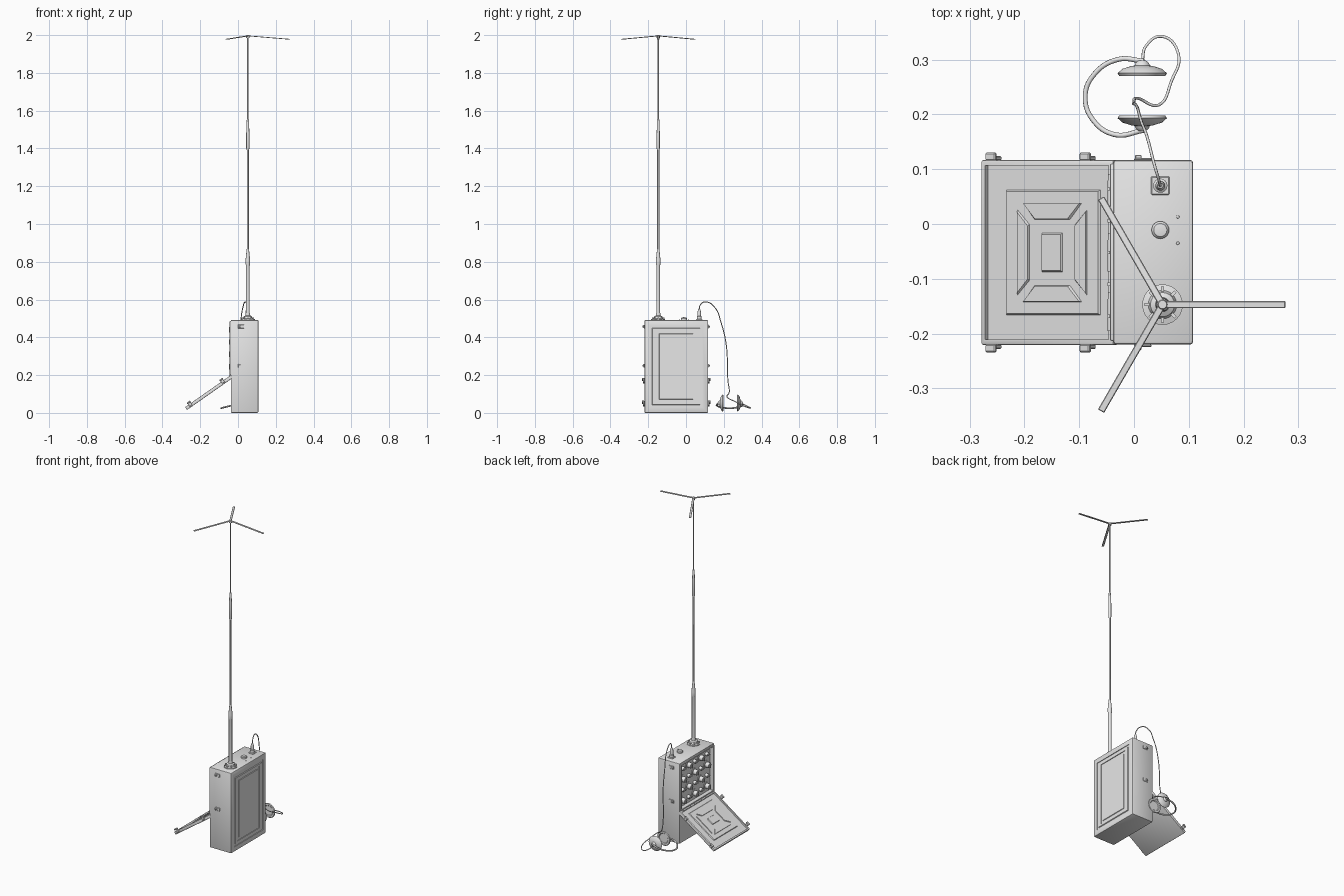
import bpy, bmesh, math
from mathutils import Matrix, Vector

if "Cube" in bpy.data.objects:
    bpy.data.objects.remove(bpy.data.objects["Cube"], do_unlink=True)

grey = bpy.data.materials.new("plain_grey")
grey.use_nodes = True
grey.diffuse_color = (0.8, 0.8, 0.8, 1)
grey.node_tree.nodes["Principled BSDF"].inputs["Base Color"].default_value = (0.8, 0.8, 0.8, 1)

T = Matrix.Translation
MID = -0.052          # y centre of the case
UP = Matrix.Identity(4)
parts = []


def turn(degrees, axis):
    return Matrix.Rotation(math.radians(degrees), 4, axis)


def finish(name, bm, matrix=UP):
    bmesh.ops.recalc_face_normals(bm, faces=bm.faces)
    bm.transform(matrix)
    mesh = bpy.data.meshes.new(name)
    bm.to_mesh(mesh)
    bm.free()
    mesh.materials.append(grey)
    ob = bpy.data.objects.new(name, mesh)
    bpy.context.collection.objects.link(ob)
    parts.append(ob)
    return ob


def box(name, low, high, matrix=UP, bevel=0.0, segments=2):
    low, high = Vector(low), Vector(high)
    bm = bmesh.new()
    size = high - low
    bmesh.ops.create_cube(bm, size=1, matrix=T((low + high) / 2) @ Matrix.Diagonal((*size, 1)))
    if bevel:
        bmesh.ops.bevel(bm, geom=bm.edges[:], offset=bevel, segments=segments,
                        profile=0.5, affect='EDGES')
    return finish(name, bm, matrix)


def prism(name, points, low, high, inset, matrix):
    """Raised outline with sloping shoulders."""
    bm = bmesh.new()
    face = bm.faces.new([bm.verts.new((x, y, low)) for x, y in points])
    top = bmesh.ops.extrude_face_region(bm, geom=[face])["geom"]
    verts = [v for v in top if isinstance(v, bmesh.types.BMVert)]
    mid = sum((v.co for v in verts), Vector()) / len(verts)
    for v in verts:
        v.co += (mid - v.co).normalized() * inset
        v.co.z = high
    return finish(name, bm, matrix)


def lathe(name, profile, matrix, sides=24):
    bm = bmesh.new()
    verts = [bm.verts.new((r, 0, z)) for r, z in profile]
    edges = [bm.edges.new(pair) for pair in zip(verts, verts[1:])]
    bmesh.ops.spin(bm, geom=verts + edges, cent=(0, 0, 0), axis=(0, 0, 1),
                   angle=math.tau, steps=sides, use_duplicate=False)
    bmesh.ops.remove_doubles(bm, verts=bm.verts, dist=1e-5)
    return finish(name, bm, matrix)


def disc(name, radius, height, matrix, sides=20):
    return lathe(name, [(0, 0), (radius, 0), (radius, height * 0.8),
                        (radius * 0.85, height), (0, height)], matrix, sides)


def tube(name, points, radius):
    curve = bpy.data.curves.new(name, 'CURVE')
    curve.dimensions = '3D'
    curve.bevel_depth = radius
    curve.bevel_resolution = 2
    curve.resolution_u = 8
    curve.use_fill_caps = True
    spline = curve.splines.new('BEZIER')
    spline.bezier_points.add(len(points) - 1)
    for p, co in zip(spline.bezier_points, points):
        p.co = co
        p.handle_left_type = p.handle_right_type = 'AUTO'
    curve.materials.append(grey)
    ob = bpy.data.objects.new(name, curve)
    bpy.context.collection.objects.link(ob)
    return ob


def cut(ob, low, high, matrix=UP, bevel=0.0):
    cutter = box("cutter", low, high, matrix, bevel)
    parts.remove(cutter)
    mod = ob.modifiers.new("cut", 'BOOLEAN')
    mod.operation = 'DIFFERENCE'
    mod.object = cutter
    bpy.context.view_layer.objects.active = ob
    bpy.ops.object.modifier_apply(modifier=mod.name)
    bpy.data.objects.remove(cutter, do_unlink=True)


# Case with the control opening on one side and a stepped panel on the other
case = box("case", (-0.038, -0.22, 0), (0.108, 0.117, 0.492), bevel=0.006)
cut(case, (-0.1, -0.205, 0.208), (-0.018, 0.102, 0.48))
cut(case, (0.104, -0.19, 0.03), (0.2, 0.087, 0.46))
SIDE = T((0.104, MID, 0.245)) @ turn(90, 'Y')


def rectangle(a, b):
    return [(-a, -b), (a, -b), (a, b), (-a, b)]


panel = prism("side_panel", rectangle(0.205, 0.128), -0.002, 0.004, 0.005, SIDE)
cut(panel, (0.104, -0.157, 0.055), (0.2, 0.053, 0.435))
prism("side_panel_centre", rectangle(0.176, 0.091), -0.002, 0.003, 0.004, SIDE)

# Raised lip round the opening
rim = box("opening_rim", (-0.044, -0.213, 0.2), (-0.03, 0.11, 0.487), bevel=0.003)
cut(rim, (-0.1, -0.203, 0.21), (0.1, 0.1, 0.478))

# Control panel
OUT = turn(-90, 'Y')
for row, z in enumerate((0.245, 0.31, 0.375, 0.44)):
    for col in range(5):
        y = MID + (col - 2) * 0.058
        at = T((-0.018, y, z)) @ OUT
        if (row + col) % 2:
            disc("small_knob", 0.011, 0.017, at, 14)
            box("switch_lever", (0, -0.003, 0.01), (0.006, 0.003, 0.027), at)
        else:
            disc("dial_plate", 0.024, 0.004, at)
            disc("dial_knob", 0.016, 0.026, at, 16)
            box("dial_grip", (-0.014, -0.003, 0.02), (0.014, 0.003, 0.03), at)

# Lid, laid open and sloping down from its hinge
slope = math.radians(35)
c, s = math.cos(slope), math.sin(slope)
LID = Matrix(((-c, 0, -s, -0.038), (0, -1, 0, MID), (-s, 0, c, 0.2), (0, 0, 0, 1)))
lid = box("lid", (0, -0.169, -0.018), (0.295, 0.169, 0), LID, bevel=0.004)
cut(lid, (0.01, -0.159, -0.009), (0.285, 0.159, 0.05), LID)
EMBOSS = LID @ T((0.139, 0, 0))
prism("lid_plateau", rectangle(0.105, 0.115), -0.01, -0.005, 0.005, EMBOSS)
prism("lid_centre_boss", rectangle(0.023, 0.036), -0.006, -0.001, 0.004, EMBOSS)
for side in (-1, 1):
    ends = [(-0.066, 0.09), (0.066, 0.09), (0.04, 0.06), (-0.04, 0.06)]
    flanks = [(0.077, -0.078), (0.077, 0.078), (0.051, 0.052), (0.051, -0.052)]
    prism("lid_end_boss", [(u, v * side) for u, v in ends], -0.006, -0.001, 0.004, EMBOSS)
    prism("lid_flank_boss", [(u * side, v) for u, v in flanks], -0.006, -0.001, 0.004, EMBOSS)

# Hinge barrels and latches on both edges
for y in (-0.16, MID, 0.056):
    disc("hinge_barrel", 0.006, 0.07, T((-0.042, y - 0.035, 0.198)) @ turn(-90, 'X'), 12)
for side in (-1, 1):
    for u in (0.055, 0.265):
        v = side * 0.168
        box("lid_latch", (u - 0.009, min(v, v + side * 0.008), -0.012),
            (u + 0.009, max(v, v + side * 0.008), 0.012), LID, 0.002, 1)
        box("latch_hook", (u - 0.011, min(v, v + side * 0.014), 0.006),
            (u + 0.011, max(v, v + side * 0.014), 0.014), LID, 0.002, 1)
    for z in (0.25, 0.457):
        y = MID + side * 0.168
        box("latch_plate", (0, min(y, y + side * 0.004), z - 0.01),
            (0.032, max(y, y + side * 0.004), z + 0.01), bevel=0.0015, segments=1)
        box("latch_catch", (0.002, min(y, y + side * 0.01), z - 0.005),
            (0.014, max(y, y + side * 0.01), z + 0.005), bevel=0.0015, segments=1)

# Antenna base, telescopic mast and three top blades
MAST = T((0.052, -0.147, 0))
lathe("antenna_base", [(0, 0.49), (0.037, 0.49), (0.037, 0.496), (0.026, 0.499), (0.022, 0.51),
                       (0.013, 0.515), (0.012, 0.53), (0, 0.53)], MAST)
for i in range(8):
    box("base_rib", (0.018, -0.003, 0.49), (0.033, 0.003, 0.505), MAST @ turn(i * 45, 'Z'))
lathe("antenna_mast", [(0, 0.5), (0.01, 0.5), (0.01, 0.78), (0.012, 0.79), (0.012, 0.81),
                       (0.007, 0.86), (0.0055, 0.87), (0.0055, 1.39), (0.0085, 1.4),
                       (0.0085, 1.48), (0.006, 1.55), (0.0035, 1.56), (0.0035, 1.995),
                       (0, 1.995)], MAST, 12)
disc("blade_hub", 0.009, 0.014, MAST @ T((0, 0, 1.986)), 12)
for angle in (0, 120, 240):
    box("top_blade", (0, -0.0065, -0.002), (0.225, 0.0065, 0.002),
        MAST @ T((0, 0, 1.996)) @ turn(angle, 'Z') @ turn(4.6, 'Y'), 0.0015, 1)

# Top fittings
lathe("top_button", [(0, 0.488), (0.016, 0.488), (0.016, 0.5), (0.012, 0.505), (0, 0.507)],
      T((0.048, -0.011, 0)))
for y in (-0.035, 0.013):
    disc("top_screw", 0.003, 0.003, T((0.08, y, 0.491)), 8)
box("socket_plate", (-0.017, -0.017, 0.49), (0.017, 0.017, 0.496), T((0.048, 0.07, 0)), 0.002, 1)
lathe("cable_plug", [(0, 0.49), (0.013, 0.49), (0.013, 0.51), (0.009, 0.513), (0.009, 0.535),
                     (0.005, 0.55), (0, 0.55)], T((0.048, 0.07, 0)), 16)

# Headphones
cup = [(0, 0.004), (0.028, 0.004), (0.032, 0), (0.042, 0), (0.045, 0.005), (0.036, 0.013),
       (0.02, 0.018), (0.014, 0.019), (0.012, 0.024), (0.007, 0.028), (0, 0.028)]
for y, angle in ((0.27, -90), (0.198, 90)):
    lathe("ear_cup", cup, T((0.015, y, 0.052)) @ turn(angle, 'X'), 32)
tube("headband", [(0.018, 0.297, 0.052), (-0.03, 0.3, 0.04), (-0.075, 0.27, 0.029),
                  (-0.089, 0.232, 0.025), (-0.075, 0.19, 0.029), (-0.035, 0.163, 0.039),
                  (0.018, 0.171, 0.052)], 0.0045)
tube("headphone_cable", [(0.048, 0.068, 0.54), (0.046, 0.078, 0.575), (0.038, 0.105, 0.588),
                         (0.025, 0.155, 0.555), (0.014, 0.185, 0.48), (0.006, 0.213, 0.36),
                         (0, 0.222, 0.17), (0.008, 0.229, 0.11), (0.045, 0.217, 0.085),
                         (0.068, 0.26, 0.06), (0.081, 0.31, 0.035), (0.052, 0.342, 0.025),
                         (0.022, 0.325, 0.035), (0.015, 0.296, 0.05)], 0.0027)

# Smooth round parts, keep edges crisp
bpy.ops.object.select_all(action='DESELECT')
for ob in parts:
    ob.select_set(True)
bpy.context.view_layer.objects.active = case
bpy.ops.object.shade_smooth_by_angle(angle=math.radians(35))
